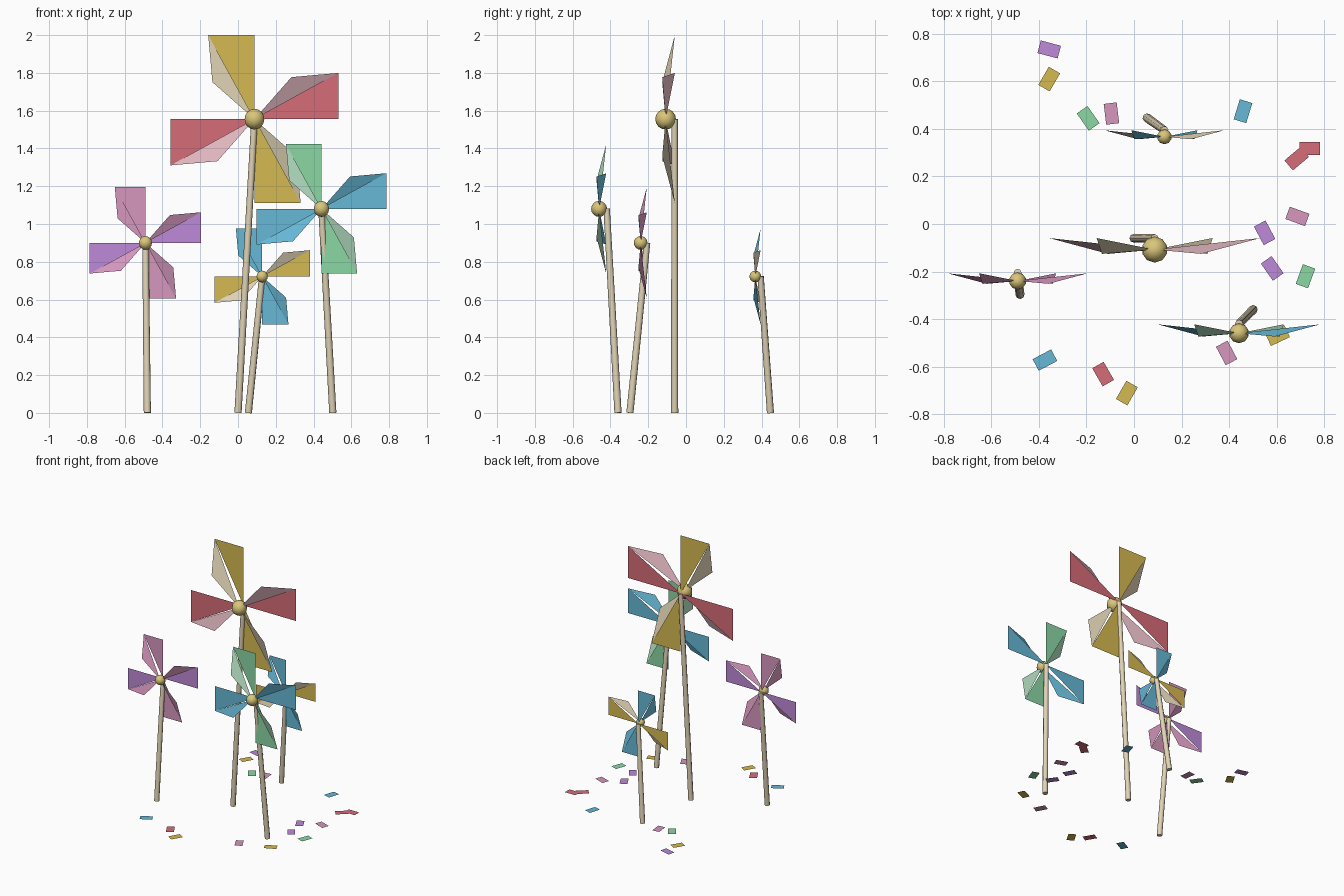
import bpy, bmesh, math
from mathutils import Vector, Matrix

cube = bpy.data.objects.get("Cube")
if cube:
    bpy.data.objects.remove(cube, do_unlink=True)


def linear(hex_colour):
    values = [int(hex_colour[i:i + 2], 16) / 255 for i in (0, 2, 4)]
    return [((v + .055) / 1.055) ** 2.4 if v > .04 else v / 12.92 for v in values] + [1]


def make_material(name, hex_colour):
    mat = bpy.data.materials.new(name)
    mat.use_nodes = True
    colour = linear(hex_colour)
    mat.diffuse_color = colour
    bsdf = next(n for n in mat.node_tree.nodes if n.type == "BSDF_PRINCIPLED")
    bsdf.inputs["Base Color"].default_value = colour
    bsdf.inputs["Roughness"].default_value = .8
    return mat


palette = {name: make_material(name, value) for name, value in (
    ("red", "d66c78"), ("gold", "d6ba51"), ("blue", "66b8d6"),
    ("green", "8bd7a4"), ("purple", "be8ad8"), ("pink", "d697be"),
    ("pale red", "e0b7bf"), ("pale green", "b4e0c2"),
    ("pale wood", "e1d4b6"), ("brass", "dac67a"))}

# Colour of the folded flap belonging to each blade colour
flap_colour = {"red": "pale red", "gold": "pale wood", "green": "pale green",
               "blue": "blue", "pink": "pink", "purple": "pink"}


def make_object(name, bm, materials):
    mesh = bpy.data.meshes.new(name)
    bm.to_mesh(mesh)
    bm.free()
    obj = bpy.data.objects.new(name, mesh)
    for m in materials:
        mesh.materials.append(palette[m])
    bpy.context.collection.objects.link(obj)
    return obj


def smooth(obj):
    bpy.ops.object.select_all(action="DESELECT")
    obj.select_set(True)
    bpy.context.view_layer.objects.active = obj
    bpy.ops.object.shade_smooth_by_angle(angle=math.radians(60))


def make_pole(name, base, top):
    bm = bmesh.new()
    base, top = Vector(base), Vector(top)
    axis = top - base
    bmesh.ops.create_cone(bm, cap_ends=True, segments=8, radius1=.019,
                          radius2=.017, depth=axis.length)
    turn = axis.to_track_quat("Z", "Y").to_matrix().to_4x4()
    bm.transform(Matrix.Translation((base + top) / 2) @ turn)
    smooth(make_object(name, bm, ["pale wood"]))


def make_hub(name, centre, radius):
    bm = bmesh.new()
    bmesh.ops.create_uvsphere(bm, u_segments=10, v_segments=8, radius=radius)
    bm.transform(Matrix.Translation(centre))
    smooth(make_object(name, bm, ["brass"]))


def make_blade(name, centre, size, quarter, colour):
    # An upright flat triangle and a flap folded forward beside it
    bm = bmesh.new()
    root, inner, corner = (0, .11, 0), (0, .11, 1), (-.55, .11, 1)
    flap_root, flap_tip = (0, 0, 0), (-.5, -.04, .44)
    for index, points in enumerate(((root, inner, corner),
                                    (flap_root, corner, flap_tip))):
        face = bm.faces.new([bm.verts.new(p) for p in points])
        face.material_index = index
    bm.transform(Matrix.Translation(centre)
                 @ Matrix.Rotation(quarter * math.pi / 2, 4, "Y")
                 @ Matrix.Scale(size, 4))
    make_object(name, bm, [colour, flap_colour[colour]])


# Pinwheels: hub centre, blade length, pole foot, pole top, blade colours
pinwheels = {
    "tall": ((.087, -.108, 1.555), .445, (0, -.06, 0), (.087, -.06, 1.555), ("gold", "red")),
    "right": ((.442, -.46, 1.08), .343, (.502, -.36, 0), (.442, -.42, 1.08), ("green", "blue")),
    "left": ((-.49, -.24, .9), .295, (-.48, -.297, 0), (-.49, -.206, .9), ("pink", "purple")),
    "back": ((.128, .367, .722), .253, (.055, .447, 0), (.128, .395, .722), ("blue", "gold")),
}
# Quarter turns run clockwise as seen from the front
for label, (centre, size, foot, top, colours) in pinwheels.items():
    make_pole(label + "_pole", foot, top)
    make_hub(label + "_hub", centre, size * .123)
    for quarter, side in enumerate(("upper", "left", "lower", "right")):
        make_blade(f"{label}_{side}_blade", centre, size, quarter, colours[quarter % 2])

# Paper scraps on the ground: colour, position, turn in degrees
scraps = (
    ("purple", -.357, .735, -15), ("gold", -.357, .61, 60),
    ("green", -.193, .445, -55), ("pink", -.095, .465, 97),
    ("blue", .459, .475, 73), ("red", .685, .275, 40),
    ("red", .74, .318, 0), ("pink", .688, .032, -20),
    ("purple", .55, -.037, -62), ("purple", .582, -.187, -55),
    ("green", .722, -.22, 70), ("gold", .605, -.47, 25),
    ("pink", .39, -.543, -62), ("blue", -.375, -.573, 28),
    ("red", -.13, -.632, -60), ("gold", -.03, -.712, 60),
)
for colour, x, y, angle in scraps:
    bm = bmesh.new()
    bmesh.ops.create_grid(bm, x_segments=1, y_segments=1, size=.5)
    bm.transform(Matrix.Translation((x, y, .003))
                 @ Matrix.Rotation(math.radians(angle), 4, "Z")
                 @ Matrix.Diagonal((.088, .055, 1, 1)))
    make_object("paper_scrap", bm, [colour])
